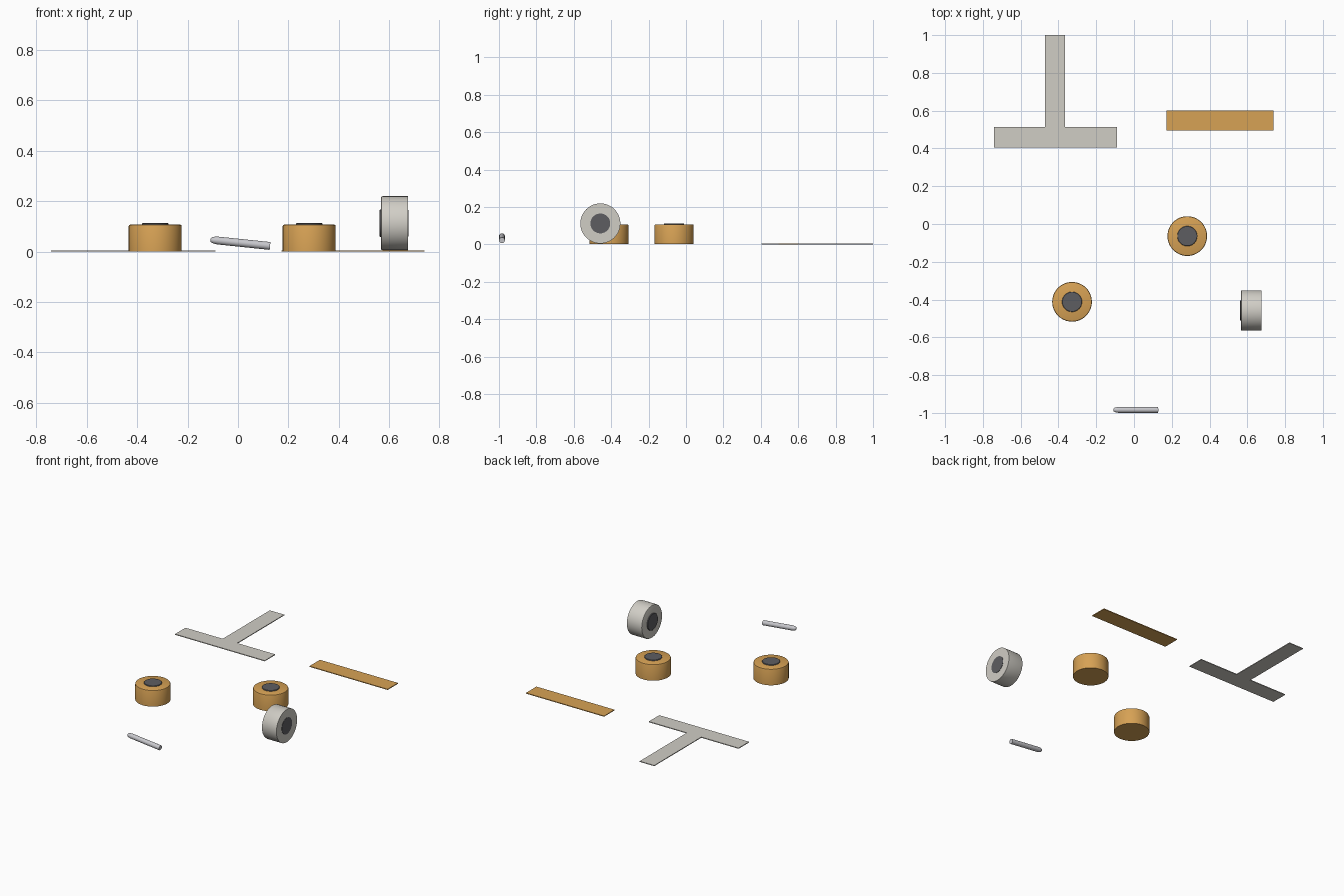
import bpy
import bmesh
from math import pi, sin, cos, radians
from mathutils import Matrix, Vector

if "Cube" in bpy.data.objects:
    bpy.data.objects.remove(bpy.data.objects["Cube"])


def material(name, color):
    m = bpy.data.materials.new(name)
    m.diffuse_color = (*color, 1)
    m.use_nodes = True
    m.node_tree.nodes["Principled BSDF"].inputs["Base Color"].default_value = m.diffuse_color
    return m


GOLD = material("gold", (0.68, 0.36, 0.09))
WHITE = material("off_white", (0.63, 0.61, 0.56))
DARK = material("dark_grey", (0.11, 0.11, 0.12))
SILVER = material("silver", (0.58, 0.58, 0.61))


def finish(name, bm, mat, matrix, smooth=True):
    bmesh.ops.remove_doubles(bm, verts=bm.verts, dist=1e-6)
    bmesh.ops.recalc_face_normals(bm, faces=bm.faces)
    me = bpy.data.meshes.new(name)
    bm.to_mesh(me)
    bm.free()
    me.materials.append(mat)
    ob = bpy.data.objects.new(name, me)
    bpy.context.collection.objects.link(ob)
    ob.matrix_world = matrix
    if smooth:
        bpy.ops.object.select_all(action='DESELECT')
        ob.select_set(True)
        bpy.context.view_layer.objects.active = ob
        bpy.ops.object.shade_smooth_by_angle(angle=radians(35))
    return ob


def lathe(name, profile, mat, matrix, sides=48):
    """Solid of revolution about local z, closed with flat end caps."""
    bm = bmesh.new()
    rings = [[bm.verts.new((r * cos(2 * pi * i / sides), r * sin(2 * pi * i / sides), z))
              for i in range(sides)] for r, z in profile]
    for a, b in zip(rings, rings[1:]):
        for i in range(sides):
            j = (i + 1) % sides
            bm.faces.new((a[i], a[j], b[j], b[i]))
    bm.faces.new(rings[0][::-1])
    bm.faces.new(rings[-1])
    return finish(name, bm, mat, matrix)


def tape(name, outline, mat, thickness=0.005):
    """Thin flat strip lying on the table."""
    bm = bmesh.new()
    face = bm.faces.new([bm.verts.new((x, y, 0)) for x, y in outline])
    ext = bmesh.ops.extrude_face_region(bm, geom=[face], use_keep_orig=True)
    top = [v for v in ext["geom"] if isinstance(v, bmesh.types.BMVert)]
    bmesh.ops.translate(bm, verts=top, vec=(0, 0, thickness))
    return finish(name, bm, mat, Matrix.Identity(4), smooth=False)


def roll(name, mat, matrix, both_ends=False):
    """Tape roll: rounded upper rim plus dark core discs."""
    r, h = 0.105, 0.106
    lathe(name, [(r, 0), (r, h - 0.007), (r - 0.002, h - 0.002), (r - 0.007, h)], mat, matrix)
    lathe(name + "_core", [(0.053, h - 0.01), (0.053, h + 0.003), (0.051, h + 0.005)], DARK, matrix)
    if both_ends:
        lathe(name + "_core_back", [(0.052, -0.0015), (0.052, 0.01)], DARK, matrix)


# Flat strips of tape: a T shape and a single bar
tape("tee_strip", [(-0.74, 0.405), (-0.09, 0.405), (-0.09, 0.513), (-0.365, 0.513),
                   (-0.365, 1.0), (-0.47, 1.0), (-0.47, 0.513), (-0.74, 0.513)], WHITE)
tape("bar_strip", [(0.172, 0.494), (0.738, 0.494), (0.738, 0.602), (0.172, 0.602)], GOLD)

# Two gold rolls lying flat
for label, x, y in (("left", -0.328, -0.412), ("right", 0.282, -0.064)):
    roll("gold_roll_" + label, GOLD, Matrix.Translation((x, y, 0.001)))

# White roll standing on its edge, rounded rim towards -x
roll("white_roll", WHITE,
     Matrix.Translation((0.674, -0.458, 0.112)) @ Matrix.Rotation(-pi / 2, 4, 'Y')
     @ Matrix.Scale(1.02, 4), both_ends=True)

# Marker resting at a slight tilt, tapered tip towards -x
tail, tip = Vector((0.127, -0.984, 0.022)), Vector((-0.109, -0.984, 0.0465))
axis = tip - tail
L = axis.length
lathe("marker", [(0.0155, 0), (0.0155, L - 0.026), (0.0135, L - 0.014), (0.011, L - 0.006),
                 (0.008, L - 0.002), (0.004, L)], SILVER,
      Matrix.Translation(tail) @ axis.to_track_quat('Z', 'Y').to_matrix().to_4x4(), sides=32)
